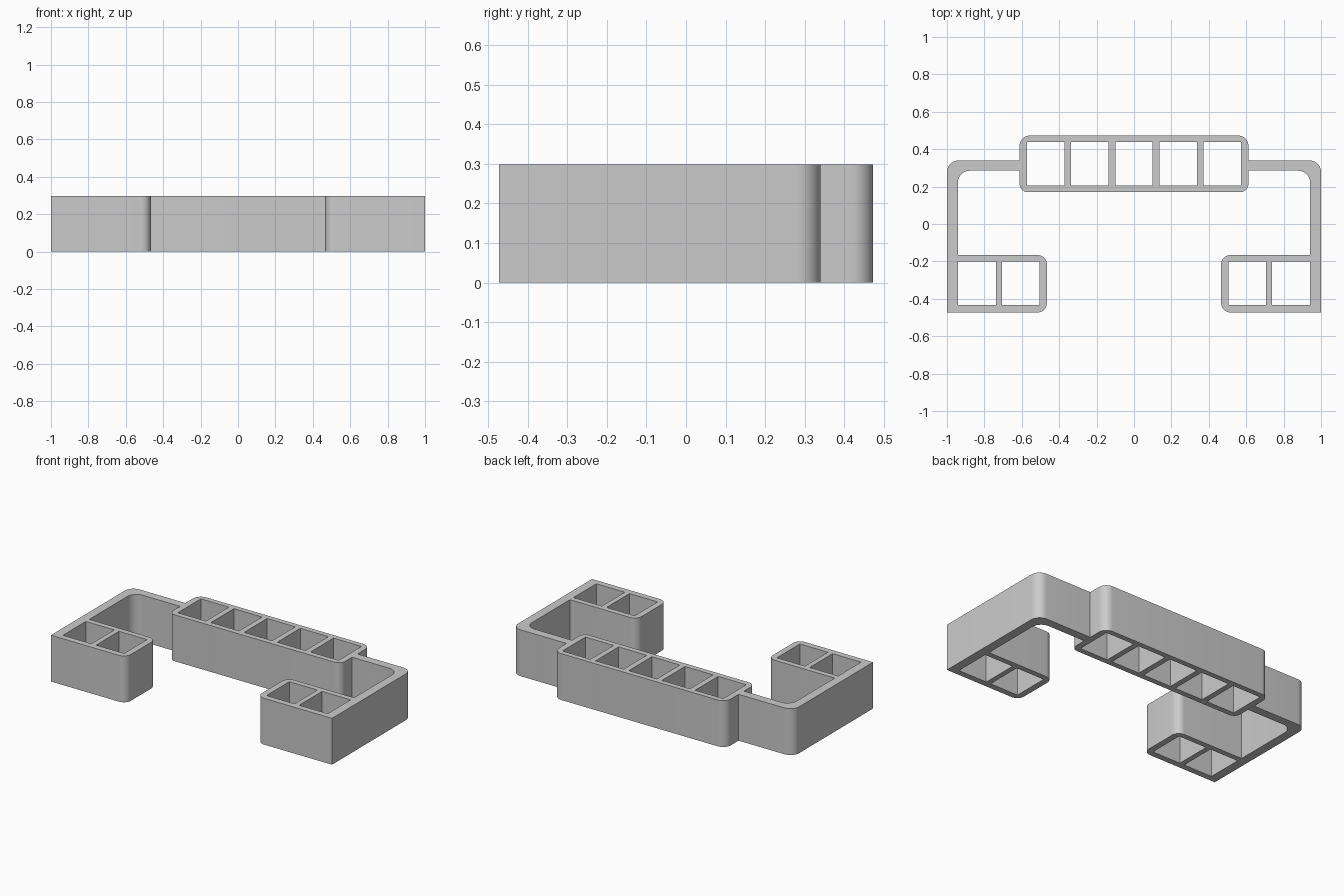
import bpy, bmesh, math
from mathutils import Vector

if "Cube" in bpy.data.objects:
    bpy.data.objects.remove(bpy.data.objects["Cube"])

HEIGHT = 0.298
ARC_STEPS = 10


def rounded(points):
    """Expand (x, y, radius) corners into a polyline with arc fillets."""
    out = []
    n = len(points)
    for i, (x, y, r) in enumerate(points):
        p = Vector((x, y))
        if r == 0:
            out.append(p)
            continue
        a = (Vector(points[i - 1][:2]) - p).normalized()
        b = (Vector(points[(i + 1) % n][:2]) - p).normalized()
        # all corners are right angles, so the arc spans 90 degrees
        centre = p + (a + b) * r
        for k in range(ARC_STEPS + 1):
            t = k / ARC_STEPS * math.pi / 2
            out.append(centre - b * r * math.cos(t) - a * r * math.sin(t))
    return out


def add_loop(curve, pts):
    s = curve.splines.new('POLY')
    s.points.add(len(pts) - 1)
    for sp, p in zip(s.points, pts):
        sp.co = (p[0], p[1], 0, 1)
    s.use_cyclic_u = True


def add_cell(curve, x0, x1, y0, y1):
    add_loop(curve, [(x0, y0), (x1, y0), (x1, y1), (x0, y1)])


curve = bpy.data.curves.new("organizer_frame", 'CURVE')
curve.dimensions = '2D'
curve.fill_mode = 'BOTH'
curve.extrude = HEIGHT / 2

# Outer outline: right half from back tray to front tray, then mirrored
half = [
    (0.612, 0.473, 0.055), (0.612, 0.34, 0), (1.0, 0.34, 0.062),
    (1.0, -0.473, 0), (0.466, -0.473, 0.05), (0.466, -0.166, 0.05),
    (0.942, -0.166, 0), (0.942, 0.285, 0.065), (0.612, 0.285, 0),
    (0.612, 0.17, 0.045),
]
add_loop(curve, rounded(half + [(-x, y, r) for x, y, r in reversed(half)]))

# Five open cells in the back tray
for i in range(-2, 3):
    c = i * 0.236
    add_cell(curve, c - 0.1, c + 0.1, 0.205, 0.439)

# Two open cells in each front tray
for side in (-1, 1):
    for a, b in ((0.506, 0.706), (0.739, 0.942)):
        x0, x1 = sorted((side * a, side * b))
        add_cell(curve, x0, x1, -0.434, -0.201)

# Turn the profile into a clean solid standing on the ground
obj = bpy.data.objects.new("organizer_frame", curve)
bpy.context.collection.objects.link(obj)
bpy.context.view_layer.objects.active = obj
obj.select_set(True)
bpy.ops.object.convert(target='MESH')
obj = bpy.context.object
bm = bmesh.new()
bm.from_mesh(obj.data)
bmesh.ops.remove_doubles(bm, verts=bm.verts, dist=1e-5)
bmesh.ops.translate(bm, verts=bm.verts, vec=(0, 0, HEIGHT / 2))
bmesh.ops.recalc_face_normals(bm, faces=bm.faces)
bm.to_mesh(obj.data)
bm.free()
bpy.ops.object.shade_smooth_by_angle(angle=math.radians(30))
